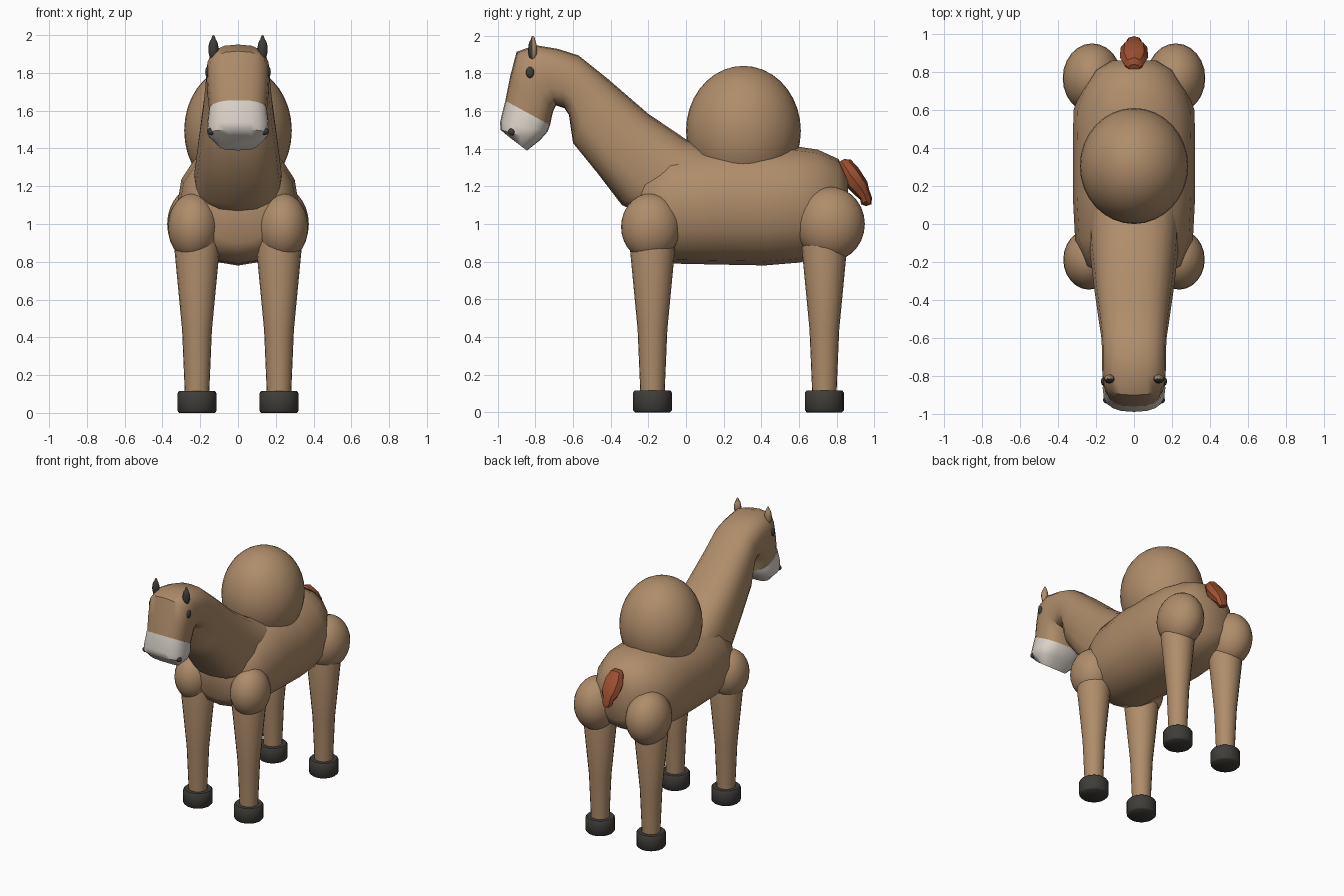
import bpy, bmesh, math
from mathutils import Vector, Matrix

if "Cube" in bpy.data.objects:
    bpy.data.objects.remove(bpy.data.objects["Cube"])


def material(name, rgb):
    m = bpy.data.materials.new(name)
    m.diffuse_color = (*rgb, 1)
    m.use_nodes = True
    m.node_tree.nodes["Principled BSDF"].inputs["Base Color"].default_value = m.diffuse_color
    return m


TAN = material("tan coat", (0.43, 0.265, 0.145))
CREAM = material("pale muzzle", (0.72, 0.66, 0.60))
DARK = material("dark horn", (0.05, 0.046, 0.04))
RUST = material("rust tail", (0.34, 0.08, 0.03))


def finish(name, bm, mats, angle=45):
    bmesh.ops.recalc_face_normals(bm, faces=bm.faces[:])
    me = bpy.data.meshes.new(name)
    bm.to_mesh(me)
    bm.free()
    ob = bpy.data.objects.new(name, me)
    bpy.context.collection.objects.link(ob)
    for m in mats:
        me.materials.append(m)
    bpy.ops.object.select_all(action='DESELECT')
    ob.select_set(True)
    bpy.context.view_layer.objects.active = ob
    bpy.ops.object.shade_smooth_by_angle(angle=math.radians(angle))
    return ob


def loft(name, rings, mats, sides=16, power=1.0, accent_from=99, angle=45):
    """Skin of rings, each (top y, top z, bottom y, bottom z, half width)."""
    bm = bmesh.new()
    loops = []
    for ty, tz, by, bz, hw in rings:
        mid = Vector((0, (ty + by) / 2, (tz + bz) / 2))
        up = Vector((0, (ty - by) / 2, (tz - bz) / 2))
        loop = []
        for k in range(sides):
            a = math.tau * k / sides
            c, s = math.cos(a), math.sin(a)
            c = math.copysign(abs(c) ** power, c)
            s = math.copysign(abs(s) ** power, s)
            loop.append(bm.verts.new(mid + up * c + Vector((hw * s, 0, 0))))
        loops.append(loop)
    for i in range(len(loops) - 1):
        for k in range(sides):
            n = (k + 1) % sides
            f = bm.faces.new((loops[i][k], loops[i][n], loops[i + 1][n], loops[i + 1][k]))
            f.material_index = int(i >= accent_from)
    bm.faces.new(loops[0])
    bm.faces.new(loops[-1]).material_index = len(mats) - 1
    return finish(name, bm, mats, angle)


def ball(name, loc, size, mats, seg=24, rings=14, rot=None, front_dark=False):
    bm = bmesh.new()
    bmesh.ops.create_uvsphere(bm, u_segments=seg, v_segments=rings, radius=1)
    if front_dark:
        for f in bm.faces:
            f.material_index = int(f.calc_center_median().y < 0)
    m = Matrix.Translation(loc) @ (rot or Matrix()) @ Matrix.Diagonal((*size, 1))
    bmesh.ops.transform(bm, matrix=m, verts=bm.verts[:])
    return finish(name, bm, mats)


def turned(name, x, y, profile, mat, sides=20):
    """Upright solid from (radius, z) pairs."""
    bm = bmesh.new()
    loops = [[bm.verts.new((x + r * math.cos(math.tau * k / sides),
                            y + r * math.sin(math.tau * k / sides), z))
              for k in range(sides)] for r, z in profile]
    for a, b in zip(loops, loops[1:]):
        for k in range(sides):
            n = (k + 1) % sides
            bm.faces.new((a[k], a[n], b[n], b[k]))
    bm.faces.new(loops[0])
    bm.faces.new(loops[-1])
    return finish(name, bm, [mat], 50)


# Barrel body, front to rear: (y, top z, bottom z, half width)
barrel = [(-.27, 1.18, .90, .17), (-.22, 1.32, .83, .26), (-.08, 1.39, .79, .31),
          (.15, 1.42, .785, .322), (.42, 1.42, .78, .322), (.6, 1.41, .795, .318),
          (.7, 1.395, .82, .28), (.81, 1.345, .88, .21), (.86, 1.24, .96, .12)]
loft("body", [(y, t, y, b, w) for y, t, b, w in barrel], [TAN], power=.9)

# Neck, head and pale muzzle in one skin
loft("neck_and_head", [
    (.14, 1.40, -.27, 1.07, .235), (.0, 1.45, -.34, 1.10, .23),
    (-.2, 1.585, -.47, 1.27, .21), (-.42, 1.775, -.6, 1.43, .185),
    (-.57, 1.895, -.622, 1.58, .172), (-.68, 1.93, -.645, 1.615, .168),
    (-.8, 1.95, -.69, 1.63, .168), (-.9, 1.915, -.705, 1.60, .166),
    (-.935, 1.78, -.715, 1.56, .16), (-.96, 1.655, -.722, 1.525, .152),
    (-.96, 1.655, -.722, 1.525, .156), (-.988, 1.54, -.735, 1.49, .165),
    (-.985, 1.50, -.775, 1.445, .16), (-.95, 1.47, -.845, 1.39, .11),
], [TAN, CREAM], sides=20, power=.75, accent_from=9)

# Hump
ball("hump", (0, .305, 1.495), (.285, .305, .345), [TAN], 32, 18)

# Legs, shoulders, haunches and hooves
for side, s in (("left", -1), ("right", 1)):
    for end, y, ball_loc, ball_size in (
            ("front", -.178, (.237, -.187, .985), (.135, .158, .178)),
            ("rear", .735, (.22, .767, 1.0), (.155, .183, .197))):
        x = s * .217
        ball(f"{end}_{side}_joint", (s * ball_loc[0], *ball_loc[1:]), ball_size, [TAN])
        turned(f"{end}_{side}_leg", x, y,
               [(.064, .09), (.079, .44), (.12, .87), (.11, .93)], TAN)
        turned(f"{end}_{side}_hoof", x, y,
               [(.094, 0), (.103, .01), (.103, .105), (.095, .115)], DARK)

    # Ears with dark fronts, eyes and nostrils
    ball(f"{side}_ear_lower", (s * .13, -.815, 1.925), (.027, .024, .06),
         [TAN, DARK], 12, 8, front_dark=True)
    ball(f"{side}_ear_tip", (s * .13, -.813, 1.95), (.015, .015, .05),
         [TAN, DARK], 10, 8, front_dark=True)
    ball(f"{side}_eye", (s * .16, -.828, 1.805), (.014, .022, .03), [DARK], 14, 8)
    ball(f"{side}_nostril", (s * .143, -.925, 1.49), (.02, .02, .02), [DARK], 12, 8)

# Tail tuft
loft("tail", [
    (.84, 1.345, .805, 1.325, .03), (.875, 1.342, .80, 1.29, .05),
    (.915, 1.30, .84, 1.21, .075), (.963, 1.225, .895, 1.155, .07),
    (.972, 1.185, .925, 1.13, .045), (.988, 1.14, .93, 1.105, .042),
    (.985, 1.105, .955, 1.095, .02),
], [RUST], sides=8, angle=35)
